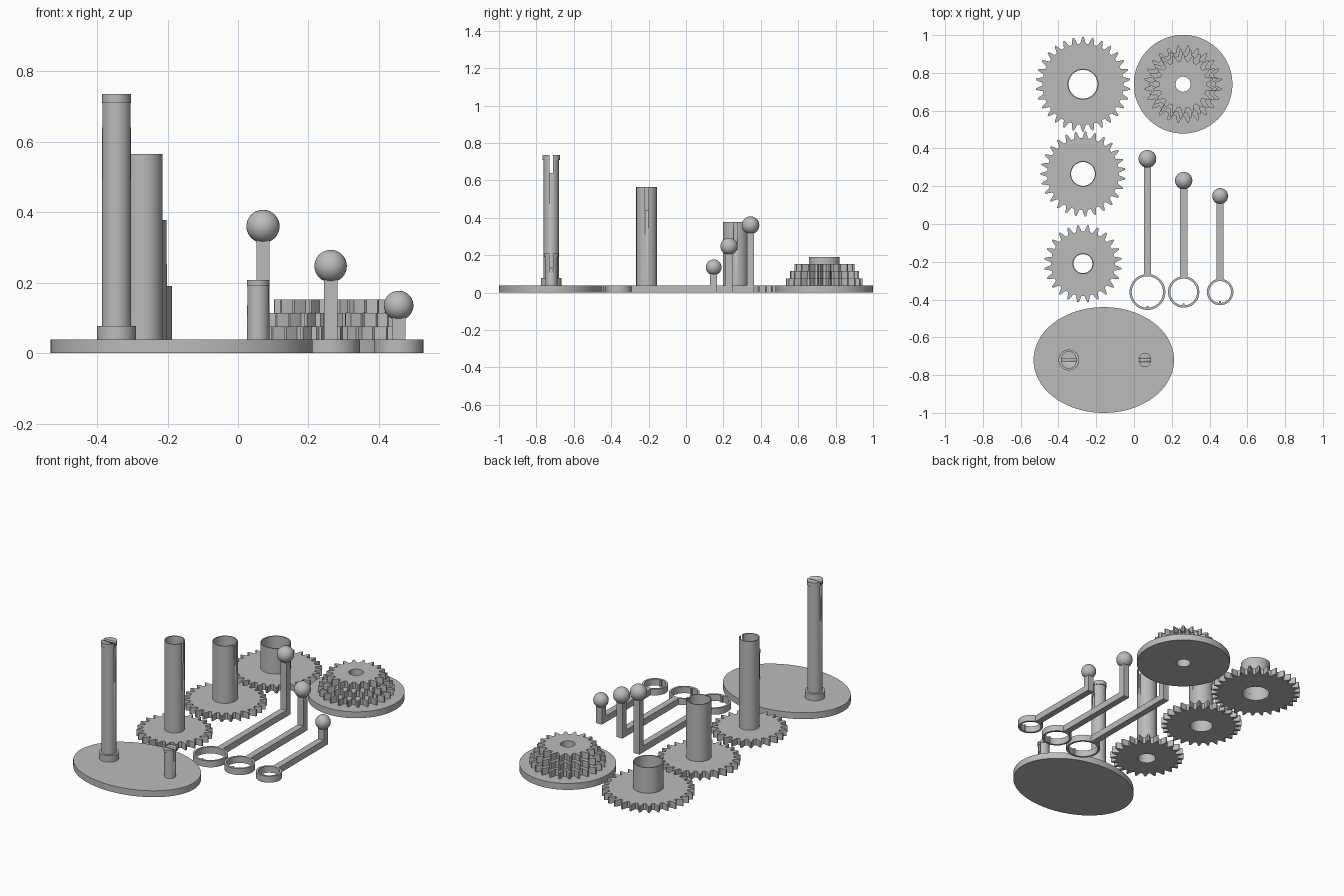
import bpy, bmesh, math

cube = bpy.data.objects.get("Cube")
if cube:
    bpy.data.objects.remove(cube, do_unlink=True)

grey = bpy.data.materials.new("plain_grey")
grey.use_nodes = True
colour = (0.5, 0.5, 0.5, 1)
grey.diffuse_color = colour
grey.node_tree.nodes["Principled BSDF"].inputs["Base Color"].default_value = colour

T = 0.038  # plate thickness


def finish(name, bm, loc):
    bmesh.ops.recalc_face_normals(bm, faces=bm.faces)
    mesh = bpy.data.meshes.new(name)
    bm.to_mesh(mesh)
    bm.free()
    mesh.materials.append(grey)
    ob = bpy.data.objects.new(name, mesh)
    ob.location = loc
    bpy.context.collection.objects.link(ob)
    bpy.ops.object.select_all(action='DESELECT')
    ob.select_set(True)
    bpy.context.view_layer.objects.active = ob
    bpy.ops.object.shade_smooth_by_angle(angle=math.radians(20))
    return ob


def circle(rx, ry=None, n=64):
    ry = ry or rx
    return [(rx * math.cos(math.tau * i / n), ry * math.sin(math.tau * i / n)) for i in range(n)]


def gear_outline(teeth, tip):
    root, mid = tip - 0.035, tip - 0.016
    tooth = [(0, root), (0.17, root), (0.31, mid), (0.43, tip),
             (0.57, tip), (0.69, mid), (0.83, root)]
    pts = []
    for k in range(teeth):
        for f, r in tooth:
            a = math.tau * (k + f) / teeth
            pts.append((r * math.cos(a), r * math.sin(a)))
    return pts


def prism(name, outline, x, y, z0, z1, hole=0):
    """Extruded outline, with an optional round hole through it."""
    bm = bmesh.new()
    n = len(outline)

    def ring(pts, z):
        return [bm.verts.new((px, py, z)) for px, py in pts]

    low, high = ring(outline, z0), ring(outline, z1)
    loops = [(low, high)]
    if hole:
        angles = [math.atan2(py, px) for px, py in outline]
        inner = [(hole * math.cos(a), hole * math.sin(a)) for a in angles]
        in_low, in_high = ring(inner, z0), ring(inner, z1)
        loops += [(high, in_high), (in_high, in_low), (in_low, low)]
        loops = [loops[0]] + loops[1:]
    else:
        bm.faces.new(low)
        bm.faces.new(high)
    for a, b in loops:
        for i in range(n):
            j = (i + 1) % n
            bm.faces.new((a[i], a[j], b[j], b[i]))
    return finish(name, bm, (x, y, 0))


def box(name, x0, x1, y0, y1, z0, z1):
    bm = bmesh.new()
    bmesh.ops.create_cube(bm, size=1)
    bmesh.ops.scale(bm, vec=(x1 - x0, y1 - y0, z1 - z0), verts=bm.verts)
    return finish(name, bm, ((x0 + x1) / 2, (y0 + y1) / 2, (z0 + z1) / 2))


def cut_slot(ob, x0, x1, y, z0, z1):
    cutter = box("slot_cutter", x0, x1, y - 0.009, y + 0.009, z0, z1)
    cutter.hide_render = True
    mod = ob.modifiers.new("slot", 'BOOLEAN')
    mod.operation = 'DIFFERENCE'
    mod.solver = 'EXACT'
    mod.object = cutter
    bpy.context.view_layer.objects.active = ob
    bpy.ops.object.modifier_apply(modifier=mod.name)
    bpy.data.objects.remove(cutter, do_unlink=True)


# Oval base with two split posts
BY = -0.72
prism("oval_base", circle(0.372, 0.28, 96), -0.16, BY, 0, T)
prism("post_collar", circle(0.055), -0.345, BY, T, 0.077)
for name, x, r, top, lip, slot in (("tall_post", -0.345, 0.041, 0.735, 0.025, 0.64),
                                   ("short_post", 0.057, 0.032, 0.208, 0.018, 0.135)):
    shaft = prism(name, circle(r), x, BY, T, top - lip)
    rim = prism(name + "_lip", circle(r + 0.001, r + 0.006), x, BY, top - lip, top)
    for part in (shaft, rim):
        cut_slot(part, x - 0.1, x + 0.1, BY, slot, top + 0.05)

# Three gears with hollow shafts
GX = -0.27
for name, y, teeth, tip, outer, inner, top in (
        ("small_gear", -0.21, 24, 0.205, 0.056, 0.050, 0.565),
        ("medium_gear", 0.265, 27, 0.225, 0.068, 0.063, 0.378),
        ("large_gear", 0.74, 30, 0.25, 0.082, 0.076, 0.19)):
    prism(name, gear_outline(teeth, tip), GX, y, 0, T, inner)
    tube = prism(name + "_shaft", circle(outer), GX, y, T, top, inner)
    if top > 0.3:
        cut_slot(tube, GX, GX + 0.12, y, top - 0.125, top + 0.05)

# Round plate with stepped gears
SX, SY = 0.26, 0.74
prism("round_plate", circle(0.261, n=96), SX, SY, 0, T, 0.04)
for i, (teeth, tip) in enumerate(((24, 0.206), (21, 0.184), (18, 0.16))):
    prism("stepped_gear_%d" % (i + 1), gear_outline(teeth, tip), SX, SY,
          T * (i + 1), T * (i + 2), 0.04)

# Three levers: ring, arm, upright and ball knob
RY, W = -0.36, 0.019
for name, x, r, ky, kz, kr in (("long_lever", 0.071, 0.095, 0.345, 0.36, 0.047),
                               ("middle_lever", 0.263, 0.083, 0.23, 0.247, 0.046),
                               ("short_lever", 0.456, 0.07, 0.148, 0.135, 0.042)):
    prism(name + "_ring", circle(r), x, RY, 0, T, r - 0.012)
    box(name + "_key", x - 0.005, x + 0.005, RY - r + 0.006, RY - r + 0.022, 0, T)
    box(name + "_arm", x - W, x + W, RY + r - 0.008, ky + W, 0, T)
    box(name + "_upright", x - W, x + W, ky - W, ky + W, T, kz)
    bm = bmesh.new()
    bmesh.ops.create_uvsphere(bm, u_segments=32, v_segments=20, radius=kr)
    finish(name + "_knob", bm, (x, ky, kz))
